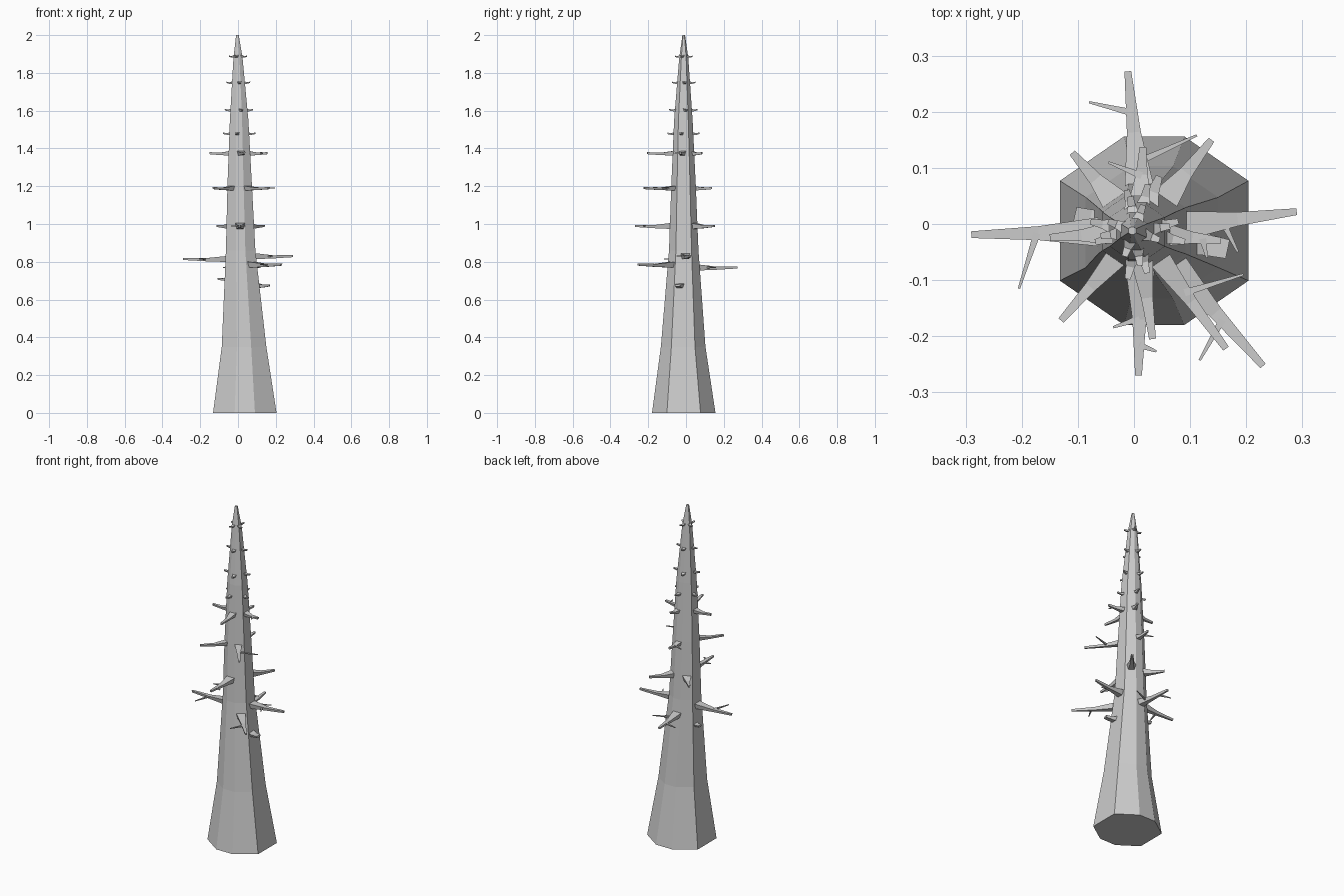
import bpy, bmesh, math
from mathutils import Vector

if "Cube" in bpy.data.objects:
    bpy.data.objects.remove(bpy.data.objects["Cube"])


def loft(bm, rings):
    """Skin a list of matching vertex loops and cap both ends."""
    vs = [[bm.verts.new(p) for p in r] for r in rings]
    n = len(vs[0])
    for a, b in zip(vs, vs[1:]):
        for i in range(n):
            bm.faces.new((a[i], a[(i + 1) % n], b[(i + 1) % n], b[i]))
    bm.faces.new(vs[0][::-1])
    bm.faces.new(vs[-1])


def finish(bm, name):
    bmesh.ops.recalc_face_normals(bm, faces=bm.faces)
    me = bpy.data.meshes.new(name)
    bm.to_mesh(me)
    bm.free()
    bpy.context.collection.objects.link(bpy.data.objects.new(name, me))


# Trunk: leaning octagonal spire; levels are z, centre x, centre y, radius
LEVELS = [(0, .036, -.012, .168), (.35, .032, -.015, .118), (.86, .014, -.012, .078),
          (1.2, .009, -.013, .065), (1.55, .006, -.014, .049),
          (1.88, 0, -.012, .024), (2, -.003, -.012, .007)]
quarter = [(1, .53), (.32, 1)]
half = quarter + [(-x, y) for x, y in reversed(quarter)]
octagon = half + [(-x, -y) for x, y in half]
bm = bmesh.new()
loft(bm, [[(cx + x * r, cy + y * r, z) for x, y in octagon] for z, cx, cy, r in LEVELS])
finish(bm, "trunk")


def trunk_at(z):
    """Trunk axis point and radius at a height."""
    for p, q in zip(LEVELS, LEVELS[1:]):
        if p[0] <= z <= q[0]:
            v = Vector(p).lerp(Vector(q), (z - p[0]) / (q[0] - p[0]))
            return Vector((v[1], v[2], z)), v[3]


def limb(bm, pts, widths, thick):
    """Flat four-sided tapering limb along a path."""
    rings = []
    for i, p in enumerate(pts):
        t = pts[min(i + 1, len(pts) - 1)] - pts[max(i - 1, 0)]
        side = Vector((-t.y, t.x, 0)).normalized() * widths[i] / 2
        up = Vector((0, 0, thick[i] / 2))
        rings.append([p + side + up, p - side + up, p - side * .7 - up, p + side * .7 - up])
    loft(bm, rings)


def branch(name, tip, w0, w1, twigs=()):
    """Branch from the bark to its tip, with side twigs given by their ends."""
    axis, r = trunk_at(tip.z)
    root = axis + (tip - axis).normalized() * r * .8
    knee = root.lerp(tip, .5) - Vector((0, 0, .004))
    h = w0 * .6
    bm = bmesh.new()
    limb(bm, [root, knee, tip], [w0, w1 + (w0 - w1) * .3, w1], [h, h * .5, min(.011, h * .45)])
    d = tip - root
    for x, y in twigs:
        end = Vector((x, y, tip.z))
        f = (end - root).dot(d) / d.length_squared
        off = (end - root - d * f).length
        start = root + d * max(.25, f - .35 * off / d.length)
        limb(bm, [start, start.lerp(end, .5), end], [.013, .008, .004], [.01, .007, .004])
    finish(bm, name)


# Two broken stubs low on the trunk
branch("stub_right", Vector((.167, -.045, .675)), .05, .034)
branch("stub_left", Vector((-.105, .018, .71)), .04, .025)

# Main branches in tiers: tier height, then tips with any twig ends
MAIN = {
    .83: [((.29, .022), (.185, -.05))],
    .815: [((-.29, -.019), (-.205, -.115))],
    .77: [((-.011, .272), (-.08, .217), (.112, .158))],
    .785: [((.23, -.253), (.117, -.243))],
    .99: [((.008, -.27), (.04, -.227), (-.037, -.184)), ((.138, .15),), ((-.11, .127),)],
    1.19: [((.164, -.222), (.195, -.09)), ((-.13, -.172),), ((.016, .137), (-.046, .11))],
    1.375: [((-.15, -.024),), ((.155, -.03), (.13, -.06)), ((.033, -.205),), ((.045, .085),)],
}
for z, tier in MAIN.items():
    w = .055 if z < 1.1 else .042
    for i, (tip, *twigs) in enumerate(tier):
        branch(f"branch_{int(z * 1000)}_{i + 1}", Vector((*tip, z)), w, .012, twigs)

# Upper whorls: four spikes each, shrinking towards the top
for z, turn in ((1.48, -12), (1.605, 14), (1.75, 8), (1.888, -20)):
    axis, r = trunk_at(z)
    reach = r + .034 - (z - 1.48) * .02
    for k in range(4):
        a = math.radians(turn + 90 * k)
        tip = axis + Vector((math.cos(a), math.sin(a), 0)) * reach
        branch(f"spike_{int(z * 1000)}_{k + 1}", tip, .018 + r * .22, .01)
